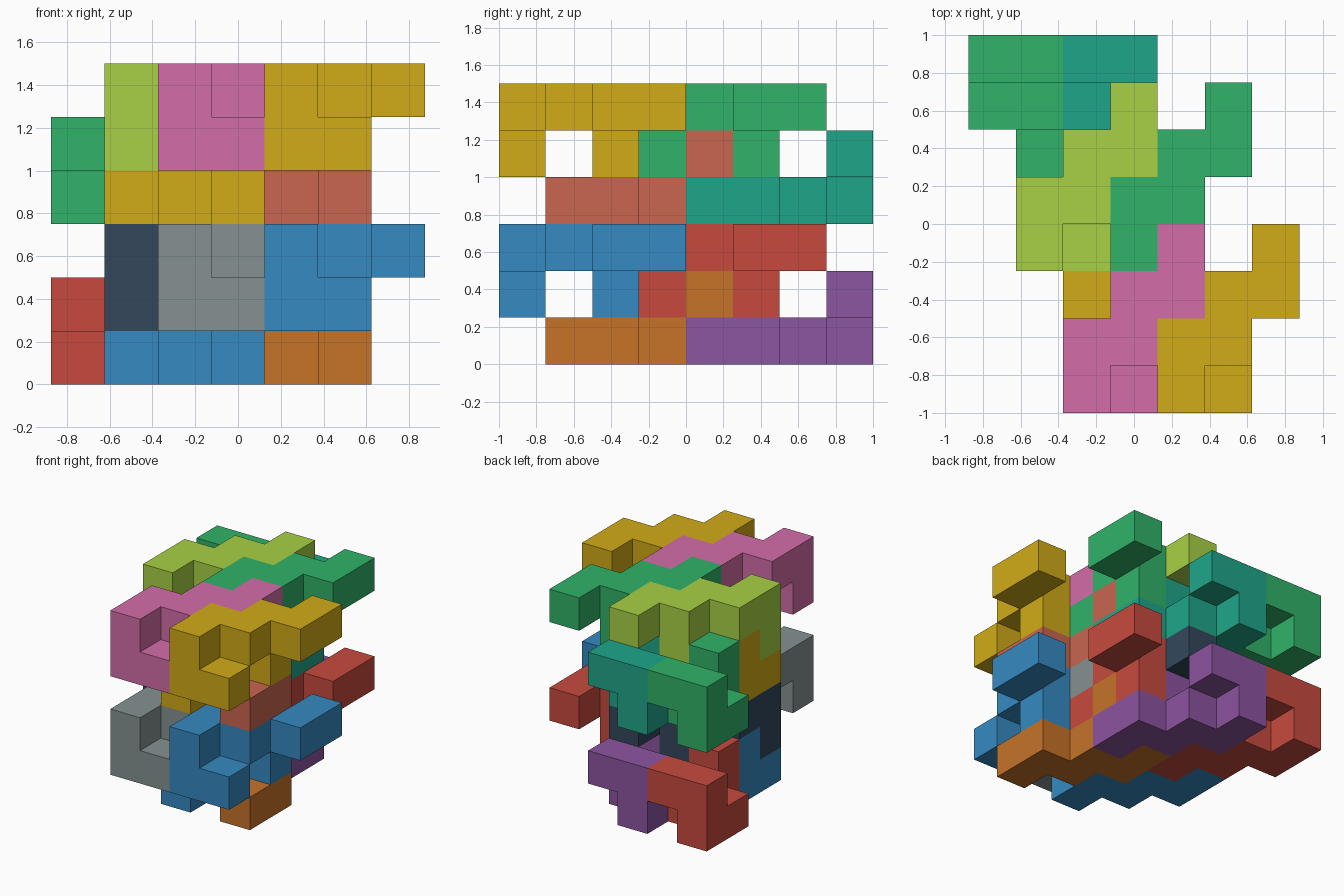
import bpy, bmesh
from mathutils import Vector

if "Cube" in bpy.data.objects:
    bpy.data.objects.remove(bpy.data.objects["Cube"])

CELL = 0.25
ORIGIN = Vector((-0.875, -1.0, 0.0))

# One nine-cube block: a zigzag bar, a two-cube foot at its start and a bump
ZIGZAG = [(0, 0, 0), (0, 1, 0), (1, 1, 0), (1, 2, 0), (2, 2, 0), (2, 3, 0)]
BLOCK = ZIGZAG + [(0, 0, -1), (1, 0, -1), (1, 2, -1)]

COLOURS = {
    "lime": (0.66, 0.82, 0.27), "pink": (0.83, 0.43, 0.66),
    "gold": (0.82, 0.67, 0.09), "green": (0.19, 0.70, 0.41),
    "teal": (0.12, 0.65, 0.54), "salmon": (0.79, 0.40, 0.31),
    "slate": (0.20, 0.28, 0.36), "grey": (0.52, 0.57, 0.57),
    "blue": (0.21, 0.54, 0.76), "red": (0.78, 0.29, 0.24),
    "orange": (0.78, 0.45, 0.16), "purple": (0.55, 0.33, 0.63),
}


def linear(c):
    return ((c + 0.055) / 1.055) ** 2.4


def material(name):
    mat = bpy.data.materials.get(name)
    if not mat:
        mat = bpy.data.materials.new(name)
        mat.diffuse_color = (*[linear(c) for c in COLOURS[name]], 1)
        mat.use_nodes = True
        mat.node_tree.nodes["Principled BSDF"].inputs["Base Color"].default_value = mat.diffuse_color
    return mat


def add_block(name, colour, start, flipped):
    """Skin the block's cubes; flipped turns it half round the x axis."""
    s = -1 if flipped else 1
    cells = {(start[0] + x, start[1] + s * y, start[2] + s * z) for x, y, z in BLOCK}
    bm = bmesh.new()
    for cell in cells:
        centre = ORIGIN + (Vector(cell) + Vector((0.5, 0.5, 0.5))) * CELL
        for axis in range(3):
            for d in (-1, 1):
                near = list(cell)
                near[axis] += d
                if tuple(near) in cells:
                    continue
                n, u, v = Vector(), Vector(), Vector()
                n[axis], u[(axis + 1) % 3], v[(axis + 2) % 3] = d, d, 1
                corners = [n - u - v, n + u - v, n + u + v, n - u + v]
                bm.faces.new([bm.verts.new(centre + c * CELL / 2) for c in corners])
    bmesh.ops.remove_doubles(bm, verts=bm.verts, dist=0.001)
    bmesh.ops.dissolve_limit(bm, angle_limit=0.01, verts=bm.verts, edges=bm.edges)
    mesh = bpy.data.meshes.new(name)
    bm.to_mesh(mesh)
    bm.free()
    mesh.materials.append(material(colour))
    obj = bpy.data.objects.new(name, mesh)
    bpy.context.collection.objects.link(obj)


# Position in the tier: name, start cell (x, y), flipped, lower and upper tier colours
LAYOUT = [
    ("top_front_right", (4, 0), False, "blue", "gold"),
    ("top_front_left", (2, 0), False, "grey", "pink"),
    ("top_back_right", (3, 3), False, "red", "green"),
    ("top_back_left", (1, 3), False, "slate", "lime"),
    ("base_back_left", (0, 7), True, "red", "green"),
    ("base_back_right", (2, 7), True, "purple", "teal"),
    ("base_front_left", (1, 4), True, "blue", "gold"),
    ("base_front_right", (3, 4), True, "orange", "salmon"),
]

# Two identical tiers of interlocked blocks, each three cells high
for tier, label in enumerate(("lower", "upper")):
    for name, (x, y), flipped, *colours in LAYOUT:
        z = tier * 3 + (0 if flipped else 2)
        add_block(f"{label}_{name}_block", colours[tier], (x, y, z), flipped)
